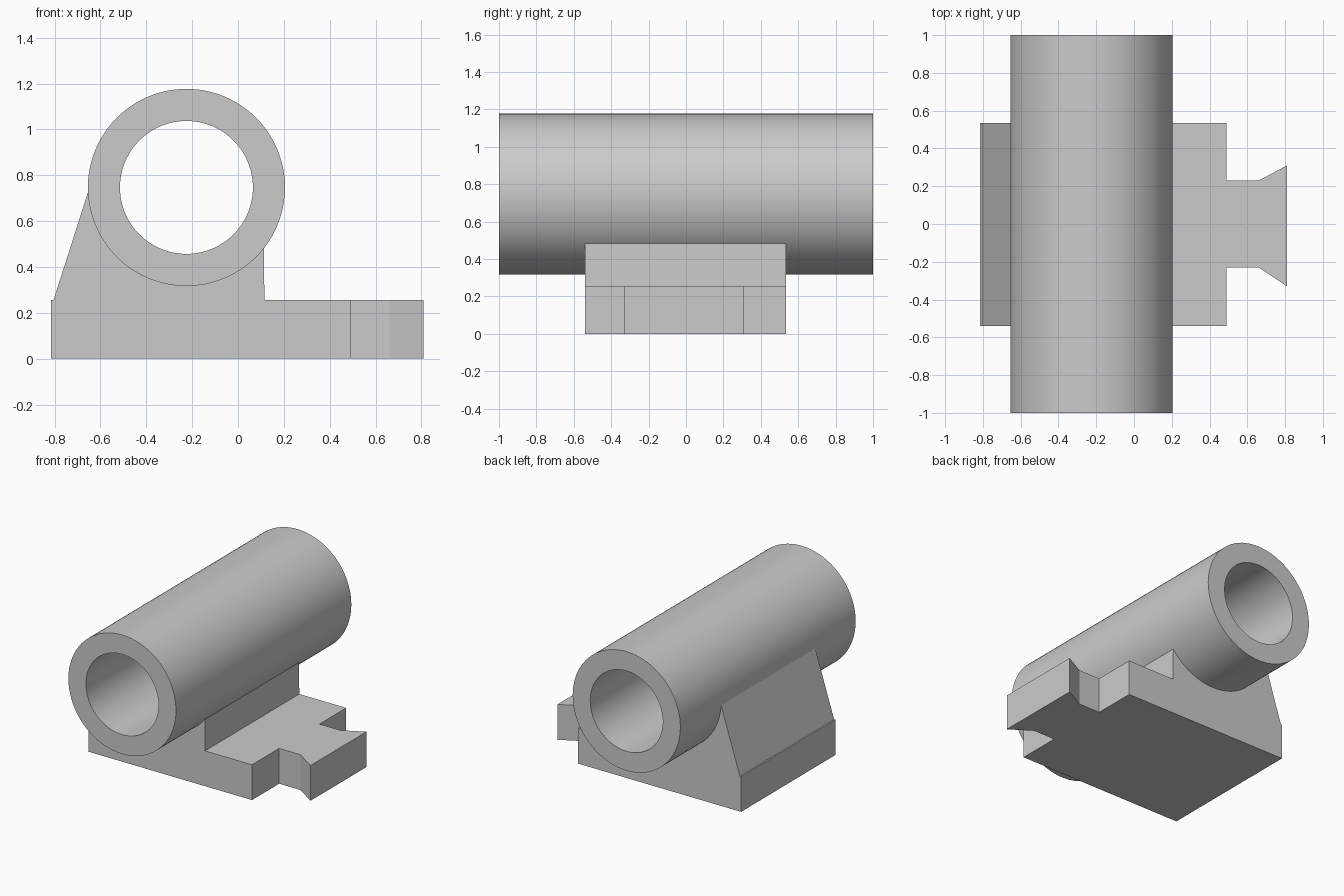
import bpy
import bmesh
from math import cos, sin, pi, radians, atan2, sqrt
from mathutils import Vector

default = bpy.data.objects.get("Cube")
if default:
    bpy.data.objects.remove(default, do_unlink=True)

grey = bpy.data.materials.new("plain grey")
grey.use_nodes = True
grey.diffuse_color = (0.6, 0.6, 0.6, 1)
grey.node_tree.nodes["Principled BSDF"].inputs["Base Color"].default_value = grey.diffuse_color

TUBE_X, TUBE_Z = -0.225, 0.747
OUTER, INNER = 0.43, 0.29
FRONT, BACK = -0.54, 0.535
PLATE_TOP = 0.255
LEFT_END = -0.815


def finish(name, bm):
    bmesh.ops.recalc_face_normals(bm, faces=bm.faces[:])
    mesh = bpy.data.meshes.new(name)
    bm.to_mesh(mesh)
    bm.free()
    mesh.materials.append(grey)
    obj = bpy.data.objects.new(name, mesh)
    bpy.context.collection.objects.link(obj)
    return obj


def prism(name, points, sweep):
    """Close an outline into a face and extrude it along a vector."""
    bm = bmesh.new()
    face = bm.faces.new([bm.verts.new(p) for p in points])
    out = bmesh.ops.extrude_face_region(bm, geom=[face], use_keep_orig=True)
    moved = [v for v in out["geom"] if isinstance(v, bmesh.types.BMVert)]
    bmesh.ops.translate(bm, verts=moved, vec=Vector(sweep))
    return finish(name, bm)


def on_circle(radius, angle):
    return TUBE_X + radius * cos(angle), TUBE_Z + radius * sin(angle)


# Base plate with a flared dovetail tongue on its left side
outline = [(LEFT_END, FRONT), (0.49, FRONT), (0.49, -0.23), (0.66, -0.23),
           (0.81, -0.33), (0.81, 0.31), (0.66, 0.23), (0.49, 0.23),
           (0.49, BACK), (LEFT_END, BACK)]
prism("base_plate", [(x, y, 0) for x, y in outline], (0, 0, PLATE_TOP))

# Saddle: sloped on one side, upright on the other, hollowed to hold the tube
wall_x = 0.115
drop = sqrt(OUTER ** 2 - (wall_x - TUBE_X) ** 2)
start = pi + radians(2)
end = 2 * pi + atan2(-drop, wall_x - TUBE_X)
steps = 40
saddle = [(wall_x, PLATE_TOP), (LEFT_END + 0.01, PLATE_TOP)]
saddle += [on_circle(OUTER - 0.002, start + (end - start) * i / steps)
           for i in range(steps + 1)]
prism("saddle", [(x, FRONT, z) for x, z in saddle], (0, BACK - FRONT, 0))

# Open tube: four rings bridged around the wall section
bm = bmesh.new()
sides = 96
section = [(OUTER, -1), (OUTER, 1), (INNER, 1), (INNER, -1)]
rings = []
for radius, y in section:
    ring = []
    for i in range(sides):
        x, z = on_circle(radius, 2 * pi * i / sides)
        ring.append(bm.verts.new((x, y, z)))
    rings.append(ring)
for k, ring in enumerate(rings):
    following = rings[(k + 1) % len(rings)]
    for i in range(sides):
        j = (i + 1) % sides
        bm.faces.new((ring[i], ring[j], following[j], following[i]))
tube = finish("tube", bm)

bpy.ops.object.select_all(action="DESELECT")
tube.select_set(True)
bpy.context.view_layer.objects.active = tube
bpy.ops.object.shade_smooth_by_angle(angle=radians(30))
